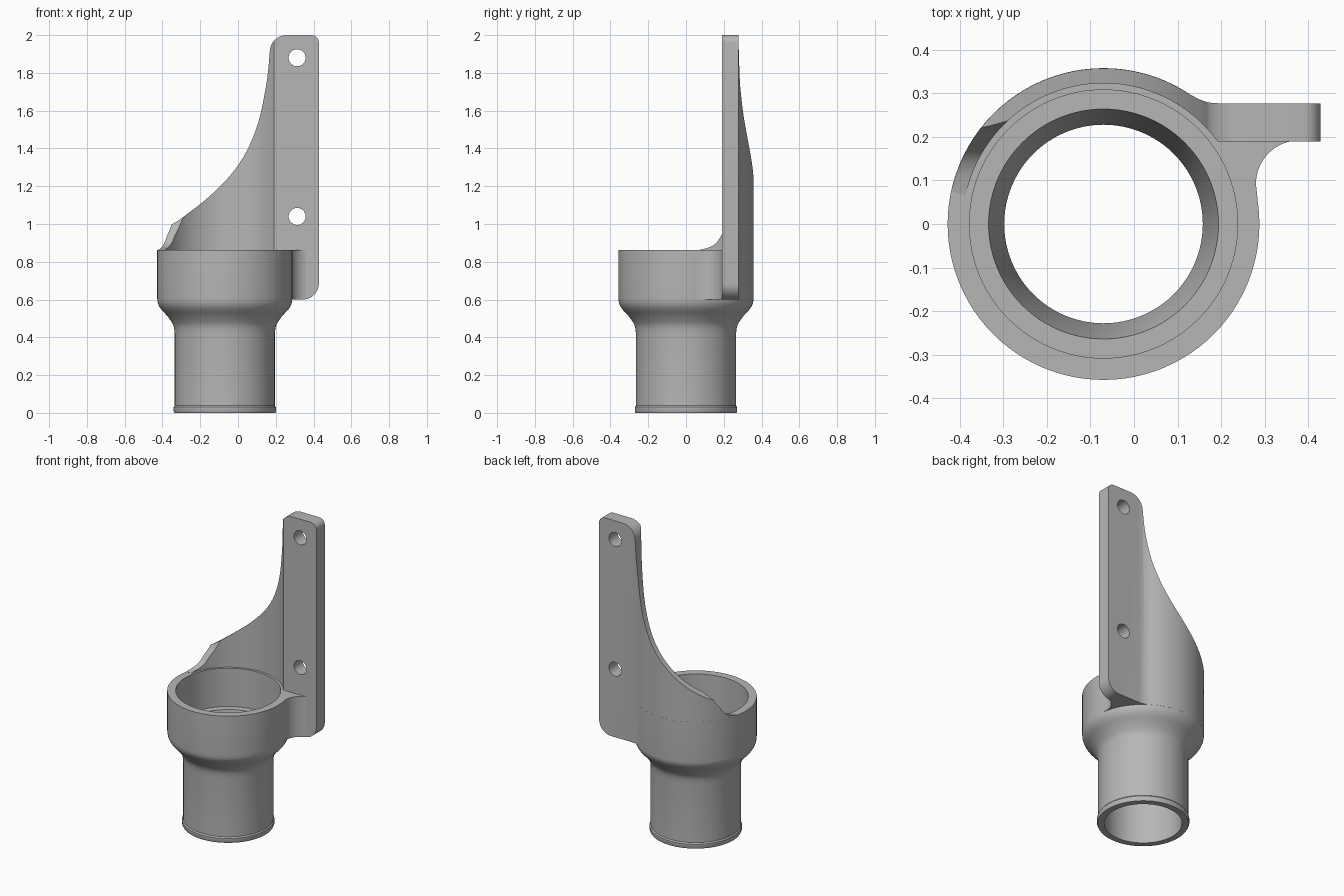
import bpy, bmesh, math
from mathutils import Vector

if "Cube" in bpy.data.objects:
    bpy.data.objects.remove(bpy.data.objects["Cube"])

CX = -0.07            # axis of the socket
OUTER, WALL_IN = 0.3575, 0.323

gray = bpy.data.materials.new("plain gray")
gray.use_nodes = True
gray.diffuse_color = (0.47, 0.47, 0.47, 1)
gray.node_tree.nodes["Principled BSDF"].inputs["Base Color"].default_value = gray.diffuse_color


def finish(name, bm):
    bmesh.ops.remove_doubles(bm, verts=bm.verts, dist=1e-5)
    bmesh.ops.recalc_face_normals(bm, faces=bm.faces)
    mesh = bpy.data.meshes.new(name)
    bm.to_mesh(mesh)
    bm.free()
    obj = bpy.data.objects.new(name, mesh)
    bpy.context.collection.objects.link(obj)
    mesh.materials.append(gray)
    return obj


def prism(name, pts, axis, lo, hi):
    """Extrude a closed 2D outline along the given axis."""
    place = {"x": lambda a, b, h: (h, a, b),
             "y": lambda a, b, h: (a, h, b),
             "z": lambda a, b, h: (a, b, h)}[axis]
    bm = bmesh.new()
    face = bm.faces.new([bm.verts.new(place(a, b, lo)) for a, b in pts])
    ext = bmesh.ops.extrude_face_region(bm, geom=[face])
    move = Vector(place(0, 0, hi - lo))
    bmesh.ops.translate(bm, vec=move, verts=[v for v in ext["geom"] if isinstance(v, bmesh.types.BMVert)])
    return finish(name, bm)


def arc(cx, cy, r, start, end, steps):
    angles = [math.radians(start + (end - start) * i / steps) for i in range(steps + 1)]
    return [(cx + r * math.cos(t), cy + r * math.sin(t)) for t in angles]


def smooth_path(pts, steps=6):
    """Smooth curve through the given points."""
    p = [Vector(q) for q in [pts[0], *pts, pts[-1]]]
    out = []
    for a, b, c, d in zip(p, p[1:], p[2:], p[3:]):
        for i in range(steps):
            t = i / steps
            q = b + (c - a) * t / 2 + (a - 2.5 * b + 2 * c - d / 2) * t * t
            q += (1.5 * (b - c) + (d - a) / 2) * t ** 3
            out.append(tuple(q))
    return out + [tuple(p[-1])]


def boolean(obj, cutter, operation):
    mod = obj.modifiers.new("cut", "BOOLEAN")
    mod.object, mod.operation, mod.solver = cutter, operation, "EXACT"
    bpy.context.view_layer.objects.active = obj
    bpy.ops.object.modifier_apply(modifier=mod.name)
    bpy.data.objects.remove(cutter)


def shade(obj, degrees=30):
    bpy.ops.object.select_all(action="DESELECT")
    obj.select_set(True)
    bpy.context.view_layer.objects.active = obj
    bpy.ops.object.shade_smooth_by_angle(angle=math.radians(degrees))


# Socket: flared cup, ledge, funnel and pipe with a small bottom lip
flare = smooth_path([(0.265, 0.42), (0.273, 0.465), (0.302, 0.51),
                     (0.338, 0.55), (0.354, 0.58), (0.358, 0.61)], 4)
profile = [(0.228, 0), (0.267, 0), (0.271, 0.008), (0.271, 0.03), (0.265, 0.038),
           *flare, (0.358, 0.862), (0.308, 0.862), (0.308, 0.615),
           (0.264, 0.615), (0.228, 0.45)]
bm = bmesh.new()
verts = [bm.verts.new((CX + r, 0, z)) for r, z in profile]
edges = [bm.edges.new((a, b)) for a, b in zip(verts, verts[1:] + verts[:1])]
bmesh.ops.spin(bm, geom=verts + edges, cent=(CX, 0, 0), axis=(0, 0, 1),
               angle=math.tau, steps=96)
shade(finish("socket", bm))


# Front outline shared by the mount and its web
def outline(name):
    sweep = smooth_path([(-0.46, 0.95), (-0.38, 0.985), (-0.30, 1.03), (-0.125, 1.17),
                         (0.01, 1.325), (0.10, 1.515), (0.15, 1.74), (0.168, 1.91)])
    pts = [(-0.46, 0.6), *arc(0.343, 0.685, 0.085, -90, 0, 10),
           *arc(0.388, 1.96, 0.04, 0, 90, 8), *arc(0.258, 1.91, 0.09, 90, 175, 10)]
    return prism(name, pts + sweep[::-1], "y", -0.5, 0.5)


# Curved back wall running into the flat mounting plate
section = [*arc(CX, 0, OUTER, 168, 57, 60), (0.148, 0.287), (0.17, 0.279), (0.195, 0.277),
           (0.428, 0.277), (0.428, 0.19), *arc(CX, 0, WALL_IN, 36, 168, 70)]
mount = prism("back_wall_and_plate", section, "z", 0.5, 2.1)
boolean(mount, outline("outline_cutter"), "INTERSECT")

# Scooped left end of the wall
scoop = smooth_path([(0.06, 0.861), (0.12, 0.875), (0.16, 0.90), (0.19, 0.945),
                     (0.215, 0.985), (0.25, 1.07)])
scoop += [(0.25, 2.2), (-0.1, 2.2), (-0.1, 0.861)]
boolean(mount, prism("scoop_cutter", scoop, "x", -0.6, -0.1), "DIFFERENCE")

# Screw holes
for z in (1.04, 1.88):
    hole = prism("hole_cutter", arc(0.313, z, 0.045, 0, 350, 35), "y", 0, 0.5)
    boolean(mount, hole, "DIFFERENCE")
shade(mount)

# Filleted web between cup and plate
web_pts = [*arc(0.38, 0.092, 0.1, 180, 90, 16), (0.38, 0.2), (0.2, 0.2),
           (0.255, 0.07), (0.284, 0.055)]
web = prism("web", web_pts, "z", 0.5, 0.862)
boolean(web, outline("web_cutter"), "INTERSECT")
shade(web)
